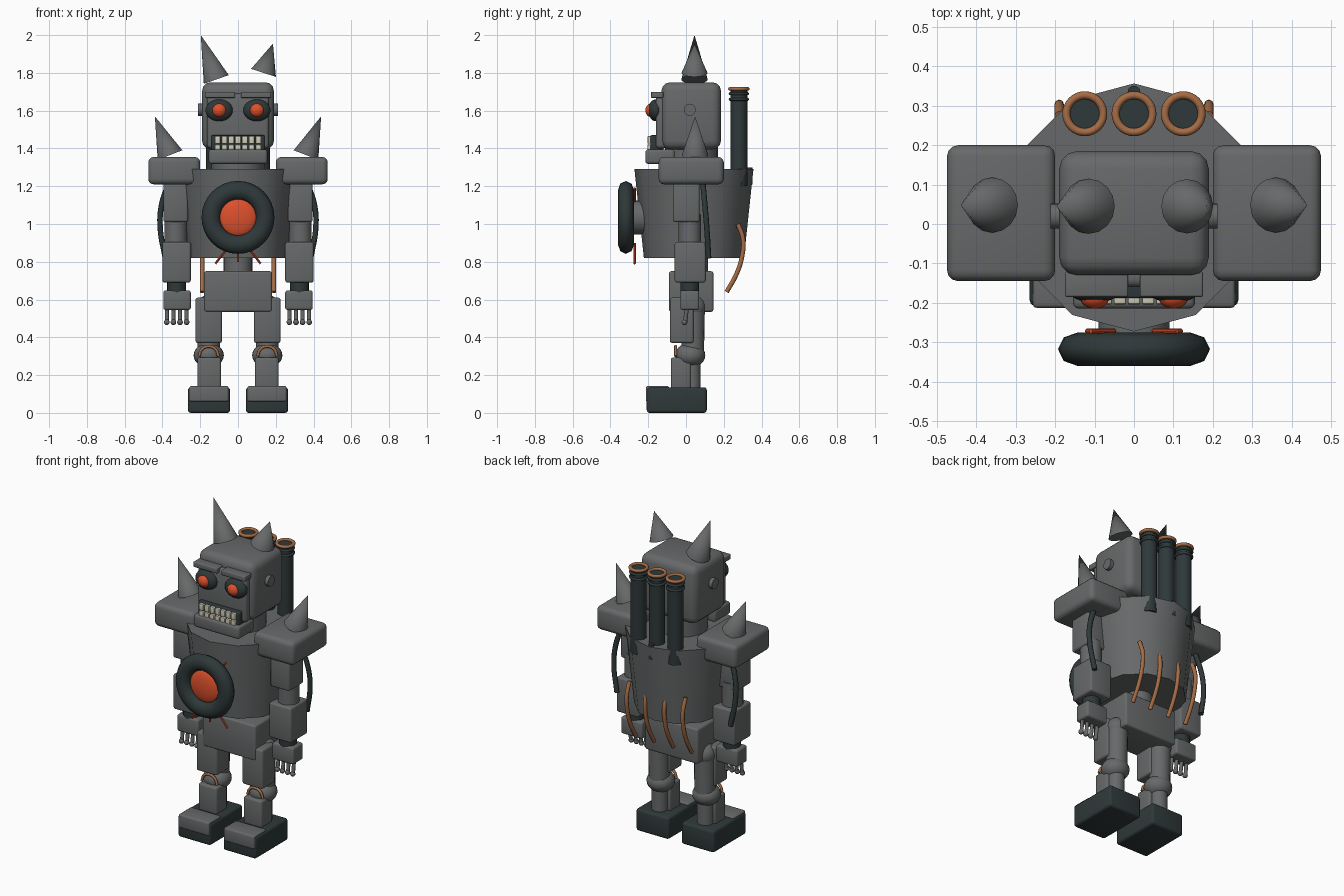
import bpy, bmesh, math
from mathutils import Vector

if "Cube" in bpy.data.objects:
    bpy.data.objects.remove(bpy.data.objects["Cube"])


def mat(name, rgb):
    m = bpy.data.materials.new(name)
    m.diffuse_color = (*rgb, 1)
    m.use_nodes = True
    m.node_tree.nodes["Principled BSDF"].inputs["Base Color"].default_value = m.diffuse_color
    return m


STEEL = mat("steel grey", (0.135, 0.14, 0.142))
DARK = mat("dark rubber", (0.028, 0.04, 0.041))
RED = mat("glowing red", (0.72, 0.08, 0.025))
COPPER = mat("copper", (0.38, 0.15, 0.06))
BONE = mat("tooth ivory", (0.62, 0.6, 0.47))


def finish(name, m, angle=40):
    o = bpy.context.object
    o.name = name
    o.data.materials.clear()
    o.data.materials.append(m)
    bpy.ops.object.shade_smooth_by_angle(angle=math.radians(angle))
    return o


def box(name, m, lo, hi, bevel=0.012):
    """Bevelled box between two corners."""
    lo, hi = Vector(lo), Vector(hi)
    bpy.ops.mesh.primitive_cube_add(size=1, location=(lo + hi) / 2)
    o = bpy.context.object
    o.scale = hi - lo
    bpy.ops.object.transform_apply(location=False, rotation=False, scale=True)
    if bevel:
        b = o.modifiers.new("bevel", 'BEVEL')
        b.width, b.segments = bevel, 3
        bpy.ops.object.modifier_apply(modifier="bevel")
    return finish(name, m)


def rod(name, m, a, b, r1, r2=None, sides=20):
    """Cylinder or cone from a to b."""
    a, b = Vector(a), Vector(b)
    bpy.ops.mesh.primitive_cone_add(vertices=sides, radius1=r1, radius2=r1 if r2 is None else r2,
                                    depth=(b - a).length, location=(a + b) / 2)
    bpy.context.object.rotation_euler = (b - a).to_track_quat('Z', 'Y').to_euler()
    return finish(name, m)


def ball(name, m, c, size):
    bpy.ops.mesh.primitive_uv_sphere_add(segments=24, ring_count=14, radius=1, location=c)
    bpy.context.object.scale = size
    return finish(name, m)


def ring(name, m, c, R, r, rot=(0, 0, 0), minor=10):
    bpy.ops.mesh.primitive_torus_add(location=c, rotation=rot, major_radius=R, minor_radius=r,
                                     major_segments=32, minor_segments=minor)
    return finish(name, m, 60)


def tube(name, m, pts, r):
    """Round wire through a few points."""
    cu = bpy.data.curves.new(name, 'CURVE')
    cu.dimensions = '3D'
    cu.bevel_depth, cu.bevel_resolution, cu.use_fill_caps = r, 2, True
    sp = cu.splines.new('BEZIER')
    sp.bezier_points.add(len(pts) - 1)
    for p, co in zip(sp.bezier_points, pts):
        p.co = co
        p.handle_left_type = p.handle_right_type = 'AUTO'
    sp.resolution_u = 6
    o = bpy.data.objects.new(name, cu)
    bpy.context.collection.objects.link(o)
    cu.materials.append(m)


# Torso, twelve-sided taper with a corner facing front, waist and pelvis
bpy.ops.mesh.primitive_cone_add(vertices=12, radius1=0.265, radius2=0.315, depth=0.47,
                                location=(0, 0.042, 1.055))
finish("torso", STEEL)
rod("waist", STEEL, (0, 0.042, 0.72), (0, 0.042, 0.84), 0.075)
box("pelvis", STEEL, (-0.18, -0.09, 0.535), (0.18, 0.145, 0.75))
rod("neck", STEEL, (0, 0.03, 1.27), (0, 0.03, 1.42), 0.14)

# Chest lamp: chunky ring, domed lens and wires
o = ring("chest_ring", DARK, (0, -0.318, 1.035), 0.143, 0.05, (math.pi / 2, 0, 0), 8)
o.scale.z = 0.85
ball("chest_lens", RED, (0, -0.315, 1.035), (0.1, 0.03, 0.1))
rod("lamp_mount", STEEL, (0, -0.29, 1.035), (0, -0.2, 1.035), 0.09)
for s in (-1, 1):
    rod("chest_wire", RED, (s * 0.05, -0.272, 0.88), (s * 0.12, -0.272, 0.79), 0.006, sides=8)
    rod("chest_wire", RED, (s * 0.05, -0.272, 1.12), (s * 0.11, -0.272, 1.19), 0.006, sides=8)
rod("chest_wire", RED, (0, -0.272, 0.9), (0, -0.272, 0.8), 0.006, sides=8)

# Head, brows, eyes and ears
box("head", STEEL, (-0.19, -0.13, 1.395), (0.19, 0.185, 1.75), 0.045)
box("face_plate", STEEL, (-0.165, -0.16, 1.4), (0.165, -0.1, 1.69), 0.02)
for s in (-1, 1):
    box("brow", STEEL, (s * 0.095 - 0.08, -0.185, 1.668), (s * 0.095 + 0.08, -0.12, 1.7), 0.005)
    ball("eye_socket", DARK, (s * 0.1, -0.16, 1.602), (0.072, 0.04, 0.058))
    ball("eye", RED, (s * 0.1, -0.185, 1.602), (0.038, 0.03, 0.036))
    rod("ear_bolt", STEEL, (s * 0.17, 0.02, 1.605), (s * 0.212, 0.02, 1.605), 0.032)

# Mouth with two rows of teeth, and jaw
box("mouth", DARK, (-0.14, -0.188, 1.39), (0.14, -0.12, 1.47), 0.006)
box("jaw", STEEL, (-0.155, -0.215, 1.318), (0.155, -0.06, 1.395), 0.015)
for i in range(7):
    x = (i - 3) * 0.036
    box("upper_tooth", BONE, (x - 0.015, -0.203, 1.425), (x + 0.015, -0.17, 1.465), 0.004)
    box("lower_tooth", BONE, (x - 0.015, -0.205, 1.388), (x + 0.015, -0.17, 1.42), 0.004)

# Horns
rod("tall_horn", STEEL, (-0.115, 0.045, 1.765), (-0.197, 0.045, 2.0), 0.07, 0, 16)
rod("short_horn", STEEL, (0.135, 0.045, 1.8), (0.185, 0.045, 1.955), 0.069, 0, 16)

# Exhaust stacks on the back
for x in (-0.125, 0, 0.125):
    rod("exhaust_stack", DARK, (x, 0.28, 1.2), (x, 0.28, 1.715), 0.045)
    ring("exhaust_rim", COPPER, (x, 0.28, 1.715), 0.047, 0.01)
    for z in (1.66, 1.69):
        ring("exhaust_ridge", DARK, (x, 0.28, z), 0.046, 0.008, minor=8)
rod("exhaust_foot", DARK, (0, 0.335, 1.21), (0, 0.335, 1.30), 0.016)

# Copper tails hanging from the back
for x in (-0.19, -0.065, 0.065, 0.19):
    tube("back_pipe", COPPER, [(x, 0.275, 1.0), (x, 0.302, 0.92), (x, 0.295, 0.82),
                               (x, 0.265, 0.73), (x, 0.215, 0.64)], 0.012)

for s in (-1, 1):
    def X(a, b):
        return min(s * a, s * b), max(s * a, s * b)

    def sbox(name, m, xs, ys, zs, bevel=0.012):
        a, b = X(*xs)
        return box(name, m, (a, ys[0], zs[0]), (b, ys[1], zs[1]), bevel)

    # Shoulder block with spike
    sbox("shoulder", STEEL, (0.2, 0.475), (-0.145, 0.2), (1.21, 1.355), 0.028)
    rod("shoulder_spike", STEEL, (s * 0.36, 0.048, 1.365), (s * 0.44, 0.048, 1.57), 0.07, 0, 16)

    # Arm
    sbox("upper_arm", STEEL, (0.265, 0.395), (-0.07, 0.072), (1.01, 1.215))
    rod("elbow", STEEL, (s * 0.33, 0.02, 0.88), (s * 0.33, 0.02, 1.05), 0.06)
    sbox("forearm", STEEL, (0.25, 0.4), (-0.06, 0.105), (0.69, 0.905))
    rod("wrist", DARK, (s * 0.325, 0.02, 0.63), (s * 0.325, 0.02, 0.71), 0.05)
    sbox("hand", STEEL, (0.25, 0.395), (-0.03, 0.07), (0.545, 0.648))
    for i in range(4):
        x = s * (0.272 + i * 0.035)
        rod("finger", STEEL, (x, -0.005, 0.48), (x, 0.005, 0.56), 0.011, sides=10)
        ball("fingertip", STEEL, (x, -0.008, 0.48), (0.015, 0.015, 0.015))
    tube("arm_cable", DARK, [(s * 0.37, 0.09, 1.21), (s * 0.405, 0.1, 1.1), (s * 0.412, 0.11, 0.98),
                             (s * 0.385, 0.12, 0.82)], 0.015)

    # Leg: round core, ball knee and square front armour
    lx = s * 0.155
    ball("hip", STEEL, (lx, 0.04, 0.56), (0.065, 0.065, 0.065))
    rod("thigh_core", STEEL, (lx, 0.035, 0.3), (lx, 0.04, 0.56), 0.06)
    sbox("thigh_armour", STEEL, (0.085, 0.225), (-0.085, 0.04), (0.37, 0.61))
    ball("knee", STEEL, (lx, 0.022, 0.305), (0.08, 0.08, 0.065))
    rod("shin_core", STEEL, (lx, 0.03, 0.11), (lx, 0.03, 0.3), 0.048)
    sbox("shin_armour", STEEL, (0.09, 0.215), (-0.08, 0.025), (0.12, 0.293))
    tube("knee_loop", COPPER, [(lx + 0.052 * math.cos(t * math.pi / 4), -0.055,
                                0.30 + 0.052 * math.sin(t * math.pi / 4)) for t in range(5)], 0.008)

    # Foot with toe cap
    sbox("boot", DARK, (0.042, 0.265), (-0.208, 0.11), (0, 0.135), 0.015)
    sbox("toe_cap", STEEL, (0.05, 0.257), (-0.213, -0.09), (0.06, 0.142), 0.01)
